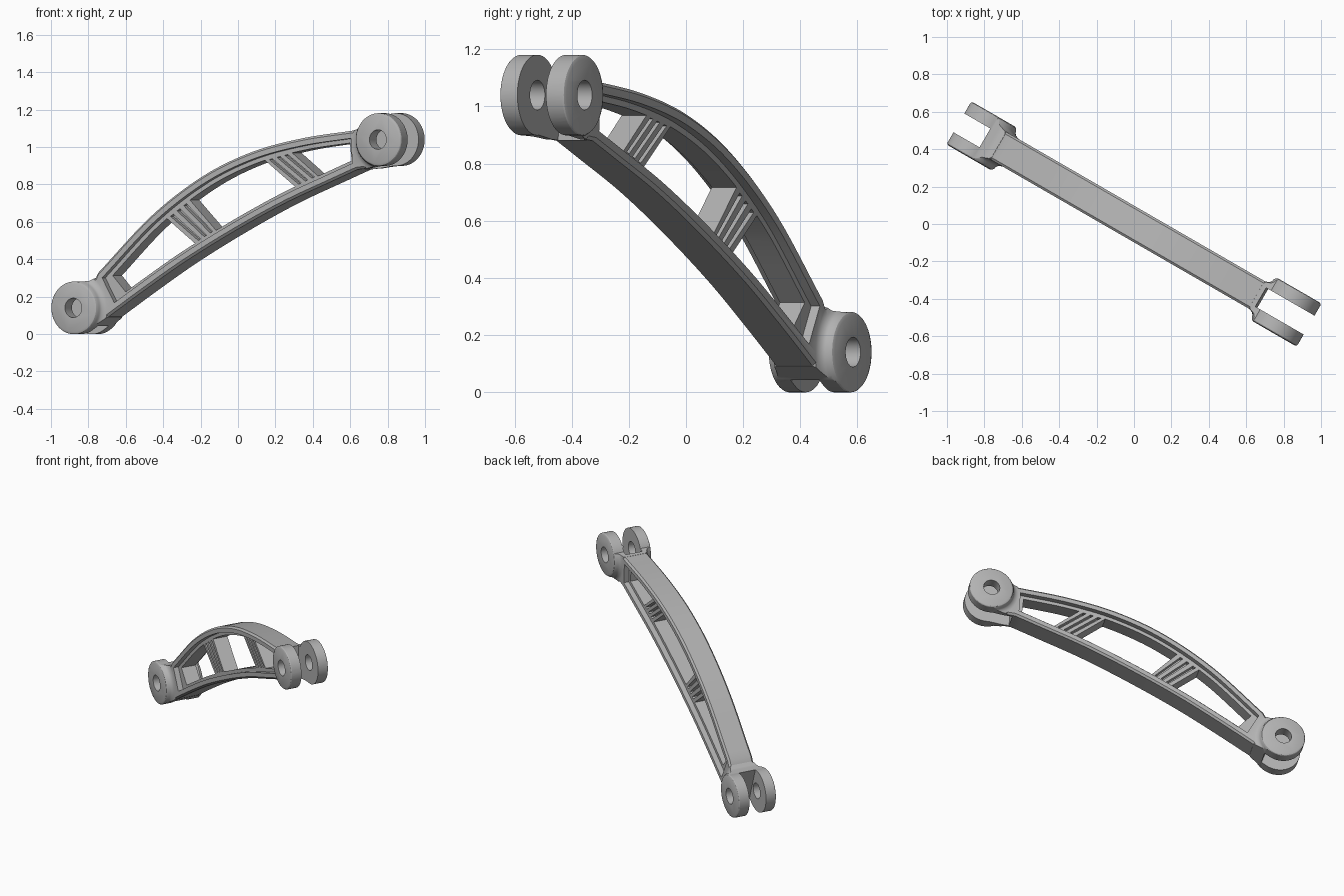
import bpy, bmesh, math
from mathutils import Vector

cube = bpy.data.objects.get("Cube")
if cube:
    bpy.data.objects.remove(cube, do_unlink=True)

grey = bpy.data.materials.new("cast_grey")
grey.use_nodes = True
grey.diffuse_color = (0.45, 0.45, 0.45, 1)
grey.node_tree.nodes["Principled BSDF"].inputs["Base Color"].default_value = grey.diffuse_color

# Arm is built along x, with its thickness along y, and turned at the end
LEFT, RIGHT, LUG_R = (-0.94, 0.14), (0.94, 1.04), 0.14
HALF, WEB = 0.085, 0.05
TOP = [(-0.82, 0.328), (-0.494, 0.63), (-0.182, 0.84), (0.118, 0.97), (0.43, 1.045), (0.77, 1.09)]
BOTTOM = [(-0.777, 0.08), (-0.53, 0.238), (-0.283, 0.388), (0.025, 0.553),
          (0.332, 0.70), (0.644, 0.826), (0.78, 0.88)]


def curve_z(pts, u):
    """Smooth height of a curve through pts at position u."""
    n = len(pts)

    def slope(i):
        a, b = pts[max(i - 1, 0)], pts[min(i + 1, n - 1)]
        return (b[1] - a[1]) / (b[0] - a[0])
    i = max([k for k in range(n - 1) if pts[k][0] <= u], default=0)
    (x0, z0), (x1, z1) = pts[i], pts[i + 1]
    h = x1 - x0
    t = (u - x0) / h
    return ((2*t**3 - 3*t**2 + 1) * z0 + (t**3 - 2*t**2 + t) * h * slope(i)
            + (3*t**2 - 2*t**3) * z1 + (t**3 - t**2) * h * slope(i + 1))


def span(pts, a, b, steps, margin=0.0):
    """Points along a curve from a to b, moved square to it by margin."""
    out = []
    for k in range(steps + 1):
        u = a + (b - a) * k / steps
        s = (curve_z(pts, u + 0.01) - curve_z(pts, u - 0.01)) / 0.02
        out.append((u, curve_z(pts, u) + margin * math.hypot(1, s)))
    return out


def arc(centre, r, a, b, steps):
    angles = [math.radians(a + (b - a) * k / steps) for k in range(steps + 1)]
    return [(centre[0] + r * math.cos(t), centre[1] + r * math.sin(t)) for t in angles]


def circle(centre, r):
    return arc(centre, r, 0, 360, 64)[:-1]


def inset(pts, d):
    out = []
    for i, p in enumerate(pts):
        t = (Vector(pts[(i + 1) % len(pts)]) - Vector(pts[i - 1])).normalized()
        out.append((p[0] - t.y * d, p[1] + t.x * d))
    return out


def loft(name, rings):
    """Closed solid through side outlines, each given with its y position."""
    bm = bmesh.new()
    loops = [[bm.verts.new((u, y, z)) for u, z in pts] for y, pts in rings]
    n = len(loops[0])
    for a, b in zip(loops, loops[1:]):
        for i in range(n):
            j = (i + 1) % n
            bm.faces.new((a[i], a[j], b[j], b[i]))
    bm.faces.new(loops[0])
    bm.faces.new(loops[-1])
    bmesh.ops.recalc_face_normals(bm, faces=bm.faces[:])
    mesh = bpy.data.meshes.new(name)
    bm.to_mesh(mesh)
    bm.free()
    mesh.materials.append(grey)
    obj = bpy.data.objects.new(name, mesh)
    bpy.context.collection.objects.link(obj)
    return obj


def prism(name, pts, y0, y1):
    return loft(name, [(y0, pts), (y1, pts)])


def combine(obj, other, operation):
    bpy.context.view_layer.objects.active = obj
    mod = obj.modifiers.new("shape", "BOOLEAN")
    mod.operation, mod.solver, mod.object = operation, "EXACT", other
    bpy.ops.object.modifier_apply(modifier=mod.name)
    bpy.data.objects.remove(other, do_unlink=True)


def panel(left, right, margin, steps):
    """Outline between the rails; left and right are (top, bottom) positions."""
    return (span(BOTTOM, left[1], right[1], steps, margin)
            + span(TOP, right[0], left[0], steps, -margin))


# Curved beam with chamfered edges
outline = (arc(LEFT, LUG_R, 80, 303, 36) + span(BOTTOM, -0.777, 0.78, 40) + [(0.84, 0.886)]
           + arc(RIGHT, LUG_R, -95, 155, 40) + span(TOP, 0.77, -0.82, 40) + [(-0.835, 0.30), (-0.865, 0.284)])
edge = inset(outline, 0.012)
arm = loft("link_arm", [(-HALF, edge), (0.012 - HALF, outline), (HALF - 0.012, outline), (HALF, edge)])

# Wide round lugs that flare into the beam
FLARE = [(0.133, 0.127), (0.128, 0.138), (0.116, 0.146), (0.106, 0.148), (0.096, 0.155),
         (0.089, 0.167), (0.084, 0.182), (0.07, 0.19)]
for centre in (LEFT, RIGHT):
    side = [(y, circle(centre, r)) for y, r in FLARE]
    lug = loft("lug", [(-y, pts) for y, pts in side] + side[::-1])
    combine(lug, prism("lug_trim", inset(outline, -0.001), -0.3, 0.3), "INTERSECT")
    combine(arm, lug, "UNION")

# Fork slots and pin holes
slots = [[(-0.80, -0.04), (-0.943, 0.34), (-1.3, 0.34), (-1.3, -0.04)],
         [(0.80, 0.80), (1.3, 0.80), (1.3, 1.3), (0.77, 1.3)]]
for centre, slot in zip((LEFT, RIGHT), slots):
    combine(arm, prism("slot_cutter", slot, -0.058, 0.058), "DIFFERENCE")
    combine(arm, prism("hole_cutter", circle(centre, 0.052), -0.3, 0.3), "DIFFERENCE")

# Shallow pocket on both sides, leaving raised rails
pocket = panel((-0.79, -0.715), (0.745, 0.755), 0.04, 40)
for s in (-1, 1):
    combine(arm, prism("pocket_cutter", pocket, s * WEB, s * 0.3), "DIFFERENCE")

# Three openings divided by two braces
braces = [((-0.41, -0.237), (-0.268, -0.107)), ((0.195, 0.381), (0.363, 0.523))]
windows = [((-0.745, -0.665), braces[0][0]), (braces[0][1], braces[1][0]), (braces[1][1], (0.72, 0.73))]
for a, b in windows:
    combine(arm, prism("window_cutter", panel(a, b, 0.062, 14), -0.3, 0.3), "DIFFERENCE")

# Three grooves on each side of each brace
for a, b in braces:
    def across(f):
        return tuple(p + (q - p) * f for p, q in zip(a, b))
    for k in (1, 3, 5):
        groove = panel(across((k + 0.1) / 7), across((k + 0.9) / 7), 0.066, 2)
        for s in (-1, 1):
            combine(arm, prism("groove_cutter", groove, s * 0.018, s * 0.3), "DIFFERENCE")

# Turn the arm into place and shade it
arm.rotation_euler.z = math.radians(-30)
bpy.ops.object.select_all(action="DESELECT")
arm.select_set(True)
bpy.context.view_layer.objects.active = arm
bpy.ops.object.transform_apply(location=False, rotation=True, scale=False)
bpy.ops.object.shade_smooth_by_angle(angle=math.radians(28))
